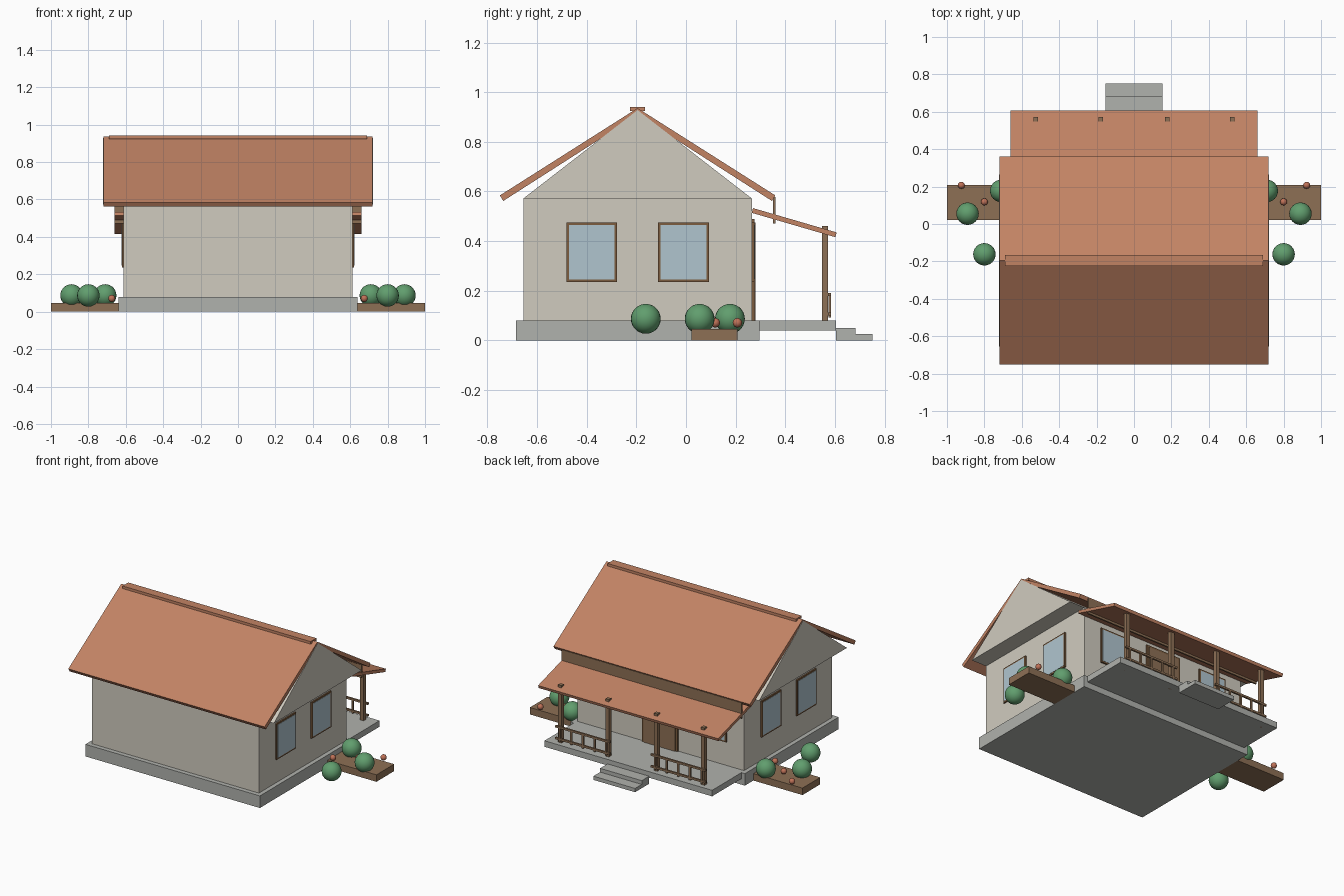
import bpy, bmesh, math

if "Cube" in bpy.data.objects:
    bpy.data.objects.remove(bpy.data.objects["Cube"])


def material(name, r, g, b):
    m = bpy.data.materials.new(name)
    lin = [((c / 255 + 0.055) / 1.055) ** 2.4 for c in (r, g, b)]
    m.diffuse_color = (*lin, 1)
    m.use_nodes = True
    m.node_tree.nodes["Principled BSDF"].inputs["Base Color"].default_value = m.diffuse_color
    return m


WALL = material("cream_plaster", 208, 203, 191)
STONE = material("grey_stone", 176, 178, 173)
ROOF = material("terracotta", 194, 131, 100)
WOOD = material("brown_wood", 141, 112, 85)
TRIM = material("dark_trim", 124, 92, 62)
GLASS = material("pale_glass", 176, 197, 207)
LEAF = material("leaf_green", 97, 158, 110)
BLOOM = material("flower_red", 192, 114, 88)


def finish(name, bm, mat, smooth=False):
    bmesh.ops.recalc_face_normals(bm, faces=bm.faces[:])
    for f in bm.faces:
        f.smooth = smooth
    me = bpy.data.meshes.new(name)
    bm.to_mesh(me)
    bm.free()
    me.materials.append(mat)
    ob = bpy.data.objects.new(name, me)
    bpy.context.collection.objects.link(ob)
    return ob


def prism(name, profile, x0, x1, mat):
    """Extrude a (y, z) outline from x0 to x1."""
    bm = bmesh.new()
    face = bm.faces.new([bm.verts.new((x0, y, z)) for y, z in profile])
    new = bmesh.ops.extrude_face_region(bm, geom=[face])["geom"]
    verts = [v for v in new if isinstance(v, bmesh.types.BMVert)]
    bmesh.ops.translate(bm, verts=verts, vec=(x1 - x0, 0, 0))
    return finish(name, bm, mat)


def box(name, x, y, z, mat):
    """Box from (min, max) ranges on each axis."""
    return prism(name, [(y[0], z[0]), (y[1], z[0]), (y[1], z[1]), (y[0], z[1])],
                 min(x), max(x), mat)


def ball(name, loc, r, mat, seg, rings):
    bm = bmesh.new()
    bmesh.ops.create_uvsphere(bm, u_segments=seg, v_segments=rings, radius=r)
    bmesh.ops.translate(bm, verts=bm.verts[:], vec=loc)
    return finish(name, bm, mat, True)


# Base, deck and steps
box("foundation", (-0.64, 0.64), (-0.685, 0.297), (0, 0.08), STONE)
box("porch_deck", (-0.615, 0.615), (0.297, 0.605), (0.04, 0.08), STONE)
box("upper_step", (-0.153, 0.153), (0.605, 0.682), (0.025, 0.05), STONE)
box("lower_step", (-0.153, 0.153), (0.605, 0.752), (0, 0.025), STONE)

# Walls and the wider gable block above them
box("walls", (-0.612, 0.612), (-0.655, 0.265), (0.08, 0.572), WALL)
RIDGE = -0.195
prism("gable", [(-0.655, 0.572), (0.265, 0.572), (RIDGE, 0.928)], -0.722, 0.722, WALL)

# Main roof slopes, ridge cap and porch roof
for side, name in ((-1, "front_roof"), (1, "back_roof")):
    prism(name, [(RIDGE, 0.936), (RIDGE + side * 0.555, 0.584),
                 (RIDGE + side * 0.541, 0.562), (RIDGE, 0.908)], -0.72, 0.72, ROOF)
box("ridge_cap", (-0.69, 0.69), (-0.225, -0.165), (0.924, 0.941), ROOF)
prism("porch_roof", [(0.27, 0.533), (0.607, 0.435), (0.601, 0.416), (0.265, 0.514)],
      -0.66, 0.66, ROOF)
box("fascia", (-0.66, 0.66), (0.35, 0.36), (0.472, 0.578), WOOD)

# Porch posts
for x in (-0.525, -0.178, 0.178, 0.525):
    box("porch_post", (x - 0.013, x + 0.013), (0.547, 0.573), (0.04, 0.46), WOOD)

# Porch railings
for cx in (-0.35, 0.35):
    for z in (0.1, 0.178):
        box("rail", (cx - 0.2, cx + 0.2), (0.573, 0.585), (z, z + 0.013), WOOD)
    for i in range(5):
        x = cx + (i - 2) * 0.085
        box("baluster", (x - 0.006, x + 0.006), (0.574, 0.584), (0.092, 0.18), WOOD)

# Side windows
for s in (-1, 1):
    for y in (-0.38, -0.01):
        box("side_window_frame", (s * 0.611, s * 0.621), (y - 0.102, y + 0.102),
            (0.236, 0.475), TRIM)
        box("side_window_glass", (s * 0.612, s * 0.6225), (y - 0.092, y + 0.092),
            (0.246, 0.465), GLASS)

# Porch windows and door
for x in (-0.385, 0.385):
    box("porch_window_frame", (x - 0.102, x + 0.102), (0.264, 0.276), (0.238, 0.475), TRIM)
    box("porch_window_glass", (x - 0.092, x + 0.092), (0.265, 0.2775), (0.248, 0.465), GLASS)
box("door_frame", (-0.13, 0.13), (0.264, 0.275), (0.08, 0.49), TRIM)
box("door", (-0.115, 0.115), (0.265, 0.28), (0.08, 0.475), WOOD)

# Planters with bushes and flowers on both sides
for s in (-1, 1):
    box("planter", (s * 0.64, s * 1.0), (0.022, 0.208), (0, 0.046), WOOD)
    for x, y in ((0.71, 0.177), (0.80, -0.162), (0.89, 0.055)):
        ball("bush", (s * x, y, 0.087), 0.06, LEAF, 24, 14)
    for x, y in ((0.675, 0.03), (0.80, 0.118), (0.923, 0.207)):
        ball("flower", (s * x, y, 0.071), 0.019, BLOOM, 12, 8)
